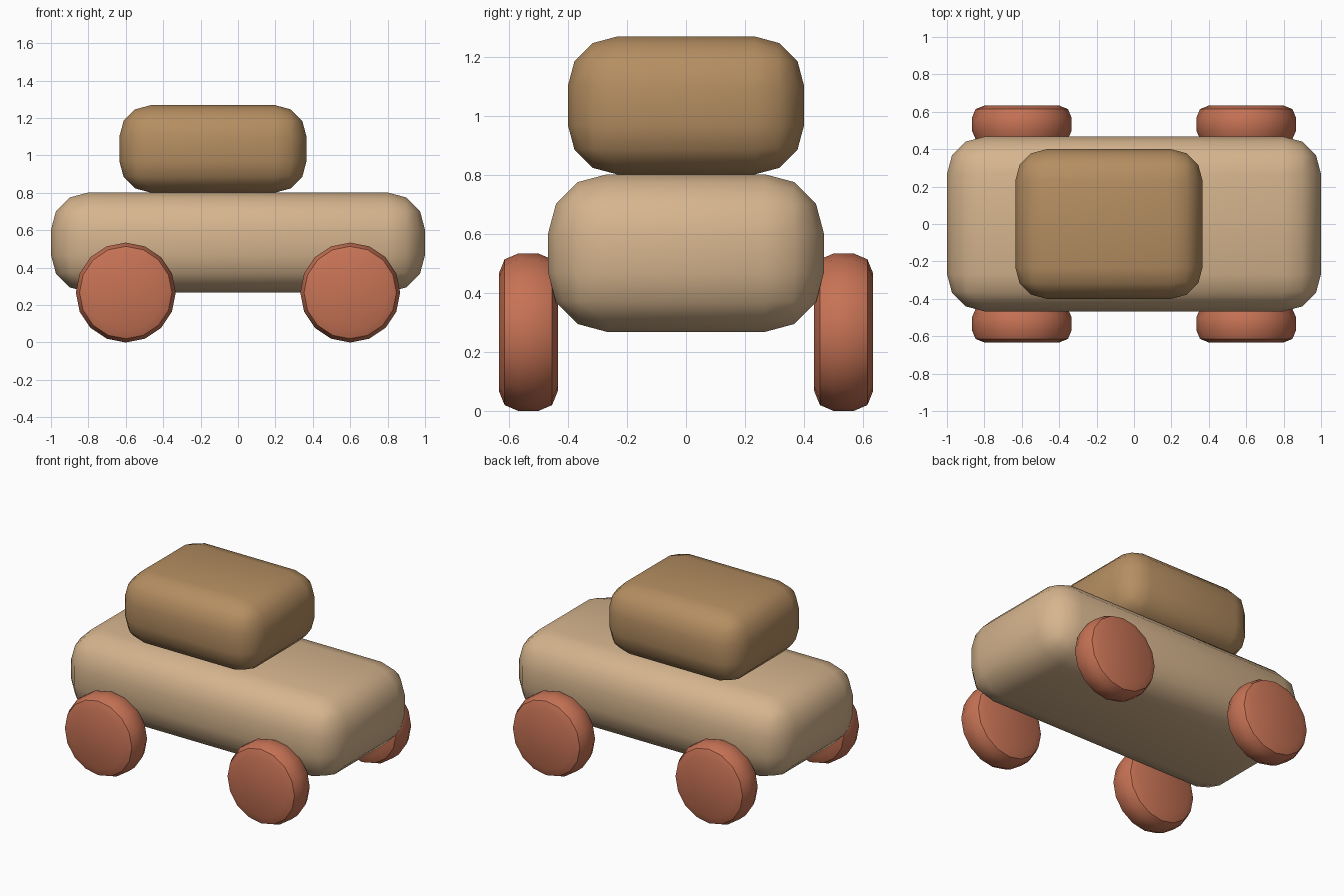
import bpy
from math import radians

if "Cube" in bpy.data.objects:
    bpy.data.objects.remove(bpy.data.objects["Cube"])


def material(name, rgb):
    m = bpy.data.materials.new(name)
    m.diffuse_color = (*rgb, 1)
    m.use_nodes = True
    m.node_tree.nodes["Principled BSDF"].inputs["Base Color"].default_value = m.diffuse_color
    return m


def finish(obj, name, mat, bevel, segments):
    """Name, colour, round off and smooth the active object."""
    obj.name = name
    obj.data.materials.append(mat)
    bpy.ops.object.transform_apply(location=False, rotation=True, scale=True)
    mod = obj.modifiers.new("Rounding", 'BEVEL')
    mod.width = bevel
    mod.segments = segments
    mod.limit_method = 'ANGLE'
    mod.angle_limit = radians(40)
    bpy.ops.object.modifier_apply(modifier=mod.name)
    bpy.ops.object.shade_smooth_by_angle(angle=radians(40))


def rounded_block(name, centre, size, bevel, mat):
    bpy.ops.mesh.primitive_cube_add(size=1, location=centre)
    obj = bpy.context.object
    obj.scale = size
    finish(obj, name, mat, bevel, 3)


def wheel(name, x, y, mat):
    bpy.ops.mesh.primitive_cylinder_add(
        vertices=16, radius=0.267, depth=0.2,
        location=(x, y, 0.267), rotation=(radians(90), 0, 0))
    finish(bpy.context.object, name, mat, 0.067, 2)


light_wood = material("light_wood", (0.67, 0.46, 0.27))
dark_wood = material("dark_wood", (0.46, 0.27, 0.12))
red_paint = material("red_paint", (0.57, 0.17, 0.09))

# Body and cabin
rounded_block("body", (0, 0, 0.535), (2.0, 0.934, 0.534), 0.2, light_wood)
rounded_block("cabin", (-0.134, 0, 1.035), (1.0, 0.8, 0.467), 0.167, dark_wood)

# Four wheels
for end, x in (("rear", -0.6), ("front", 0.6)):
    for side, y in (("right", -0.534), ("left", 0.534)):
        wheel(f"{end}_{side}_wheel", x, y, red_paint)
